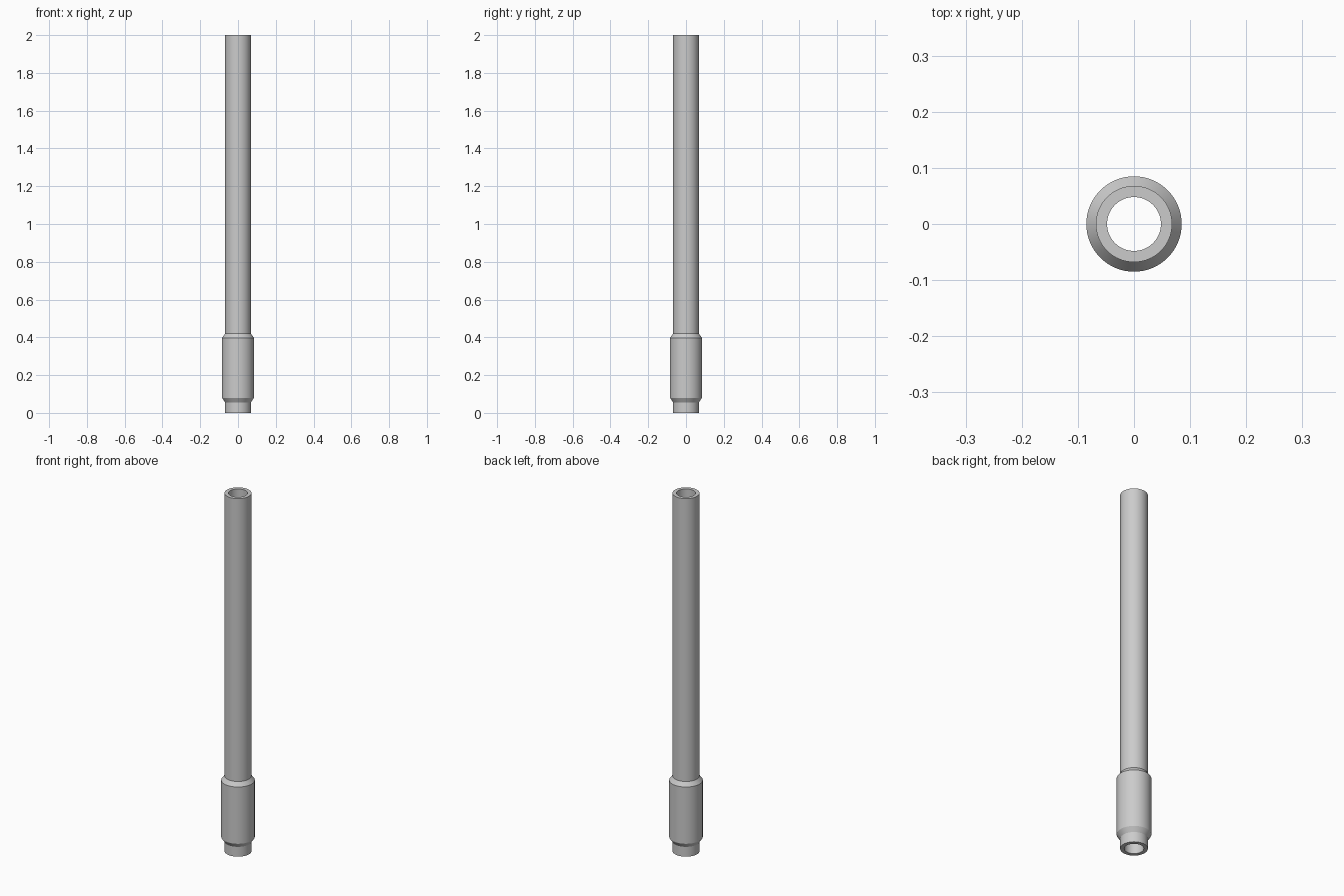
import bpy, bmesh, math

SEGMENTS = 64

cube = bpy.data.objects.get("Cube")
if cube:
    bpy.data.objects.remove(cube, do_unlink=True)

# Single plain grey finish
grey = bpy.data.materials.new("light grey")
grey.use_nodes = True
colour = (0.6, 0.6, 0.6, 1)
grey.diffuse_color = colour
grey.node_tree.nodes["Principled BSDF"].inputs["Base Color"].default_value = colour


def lathe(name, profile):
    """Revolve a closed (radius, height) profile around the z axis."""
    bm = bmesh.new()
    rings = []
    for i in range(SEGMENTS):
        a = math.tau * i / SEGMENTS
        rings.append([bm.verts.new((r * math.cos(a), r * math.sin(a), z))
                      for r, z in profile])
    n = len(profile)
    for i in range(SEGMENTS):
        here, there = rings[i], rings[(i + 1) % SEGMENTS]
        for j in range(n):
            k = (j + 1) % n
            bm.faces.new((here[j], there[j], there[k], here[k]))
    bmesh.ops.recalc_face_normals(bm, faces=bm.faces)
    mesh = bpy.data.meshes.new(name)
    bm.to_mesh(mesh)
    bm.free()
    mesh.materials.append(grey)
    obj = bpy.data.objects.new(name, mesh)
    bpy.context.collection.objects.link(obj)
    bpy.ops.object.select_all(action="DESELECT")
    obj.select_set(True)
    bpy.context.view_layer.objects.active = obj
    bpy.ops.object.shade_smooth_by_angle(angle=math.radians(25))
    return obj


BORE, TUBE, SLEEVE = 0.048, 0.068, 0.085

# Hollow tube with a chamfered sleeve near its foot, as one skin
lathe("tube_with_sleeve", [
    (BORE, 0), (TUBE, 0),
    (TUBE, 0.055), (SLEEVE, 0.08),
    (SLEEVE, 0.397), (TUBE, 0.42),
    (TUBE, 2), (BORE, 2),
])
